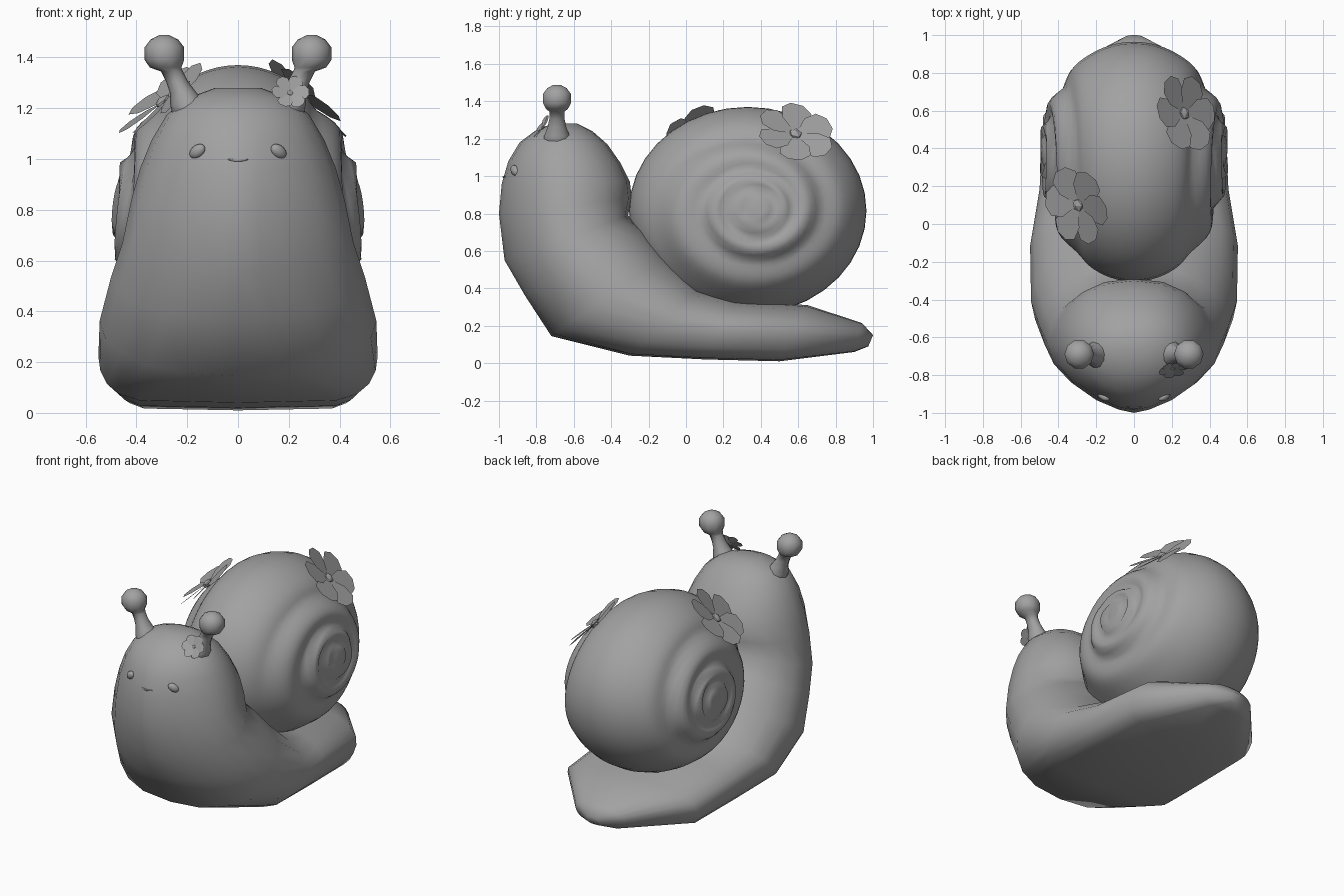
import bpy, bmesh
from math import sin, cos, pi, log
from mathutils import Vector, Matrix
from mathutils.bvhtree import BVHTree

if "Cube" in bpy.data.objects:
    bpy.data.objects.remove(bpy.data.objects["Cube"])

grey = bpy.data.materials.new("plain_grey")
grey.use_nodes = True
grey.diffuse_color = (0.36, 0.36, 0.36, 1)
grey.node_tree.nodes["Principled BSDF"].inputs["Base Color"].default_value = (0.36, 0.36, 0.36, 1)


def finish(name, bm, smooth=True, recalc=True):
    if recalc:
        bmesh.ops.recalc_face_normals(bm, faces=bm.faces[:])
    for f in bm.faces:
        f.smooth = smooth
    me = bpy.data.meshes.new(name)
    bm.to_mesh(me)
    bm.free()
    me.materials.append(grey)
    ob = bpy.data.objects.new(name, me)
    bpy.context.collection.objects.link(ob)
    return ob


def loft(name, rings):
    """Skin a closed surface over a list of equal-sized rings."""
    bm = bmesh.new()
    rows = [[bm.verts.new(p) for p in ring] for ring in rings]
    n = len(rows[0])
    for a, b in zip(rows, rows[1:]):
        for i in range(n):
            j = (i + 1) % n
            bm.faces.new((a[i], a[j], b[j], b[i]))
    bm.faces.new(rows[0])
    bm.faces.new(rows[-1])
    return finish(name, bm)


# Body: sections from tail to head as back y,z / front y,z / half width / front squareness
sections = [
    (1.0, .15, .975, .09, .05, .6),
    (.94, .215, .9, .06, .18, .4),
    (.65, .31, .5, .01, .48, .22),
    (.27, .34, .1, .02, .5, .22),
    (.07, .4, -.3, .04, .55, .3),
    (-.1, .58, -.72, .145, .545, .8),
    (-.22, .71, -.86, .36, .50, 1.1),
    (-.31, .79, -.97, .55, .455, 1.4),
    (-.29, .88, -1.0, .8, .42, 1.4),
    (-.3, .97, -.985, .96, .385, 1.3),
    (-.35, 1.07, -.95, 1.08, .34, 1.2),
    (-.42, 1.17, -.89, 1.18, .28, 1),
    (-.5, 1.24, -.81, 1.24, .2, 1),
    (-.58, 1.28, -.72, 1.28, .09, 1),
]


def section_ring(by, bz, fy, fz, w, q, n=20):
    ring = []
    for i in range(n):
        t = 2 * pi * i / n
        s, k = sin(t), (1 - cos(t)) / 2
        x = w * abs(s) ** (q if k > .5 else .85) * (1 if s > 0 else -1)
        ring.append((x, by + (fy - by) * k, bz + (fz - bz) * k))
    return ring


body = loft("body", [section_ring(*s) for s in sections])
bvh = BVHTree.FromPolygons([v.co for v in body.data.vertices],
                           [p.vertices[:] for p in body.data.polygons])


# Shell: a flattened ball with a soft spiral step on both sides, ending in a round knob
def shell_ring(rho, side, n=36):
    ring = []
    for i in range(n):
        t = 2 * pi * i / n
        y = .38 - .05 * rho + .635 * rho * cos(t)
        z = .83 - .015 * rho + .555 * rho * sin(t)
        r = .6 * rho
        f = (log(r / .25) / log(1.9) - (t - pi) / (2 * pi)) % 1
        fade = max(0, min(1, (.54 - r) / .12)) * max(0, min(1, (r - .05) / .06))
        x = .49 * (1 - .12 * (z - .82) / .55) * max(0, 1 - rho ** 2.1) ** .5
        x += .042 * fade * (sin(pi * f ** 1.6) - .75)
        ring.append((side * x, y, z))
    return ring


N = 26
radii = [1 - (1 - k / N) ** 1.6 for k in range(1, N)]
loft("shell", [shell_ring(r, 1) for r in radii] + [shell_ring(1, 1)]
     + [shell_ring(r, -1) for r in reversed(radii)])


# Eye stalks: offset x, height, radius up to the round tip
stalk = [(.17, 1.13, .08), (.195, 1.215, .072), (.215, 1.26, .053), (.24, 1.305, .043), (.26, 1.345, .043),
         (.285, 1.36, .062), (.29, 1.39, .078), (.29, 1.44, .078), (.29, 1.47, .055), (.29, 1.488, .02)]
for side, label in ((1, "left"), (-1, "right")):
    loft(label + "_eye_stalk",
         [[(side * x + r * cos(2 * pi * i / 10), -.69 + r * sin(2 * pi * i / 10), z)
           for i in range(10)] for x, z, r in stalk])


# Face: eyes and a small smile placed on the head surface
def on_face(x, z):
    return bvh.ray_cast(Vector((x, -3, z)), Vector((0, 1, 0)))[0]


for side, label in ((1, "left"), (-1, "right")):
    bm = bmesh.new()
    bmesh.ops.create_uvsphere(bm, u_segments=12, v_segments=8, radius=1)
    place = (Matrix.Translation(on_face(side * .16, 1.03)) @ Matrix.Rotation(side * .5, 4, 'Z')
             @ Matrix.Rotation(side * .6, 4, 'Y') @ Matrix.Diagonal((.038, .02, .025, 1)))
    bmesh.ops.transform(bm, matrix=place, verts=bm.verts)
    finish(label + "_eye", bm)

mouth = []
for k in range(7):
    u = k / 3 - 1
    c = on_face(.04 * u, .995 + .003 * u * u)
    r = .006 * (1 - .7 * u * u)
    mouth.append([c + Vector((0, r * cos(pi * i / 3), r * sin(pi * i / 3))) for i in range(6)])
loft("mouth", mouth)


# Flowers: flat angular petals around a centre
outline = [(.08, -.04), (.45, -.30), (.8, -.33), (1, -.14), (1, .14), (.8, .33), (.45, .30), (.08, .04)]


def flower(name, centre, normal, size, lift, spin, petals=6):
    turn = Vector(normal).to_track_quat('Z', 'Y').to_matrix().to_4x4()
    place = Matrix.Translation(centre) @ turn
    bm = bmesh.new()
    for k in range(petals):
        spread = (Matrix.Rotation(spin + 2 * pi * k / petals, 4, 'Z')
                  @ Matrix.Rotation(-lift, 4, 'Y') @ Matrix.Rotation(.12, 4, 'X'))
        bm.faces.new([bm.verts.new(place @ spread @ Vector((size * u, size * 1.2 * v, 0)))
                      for u, v in outline])
    finish(name, bm, smooth=False, recalc=False)
    bm = bmesh.new()
    bmesh.ops.create_icosphere(bm, subdivisions=1, radius=size * .18)
    bmesh.ops.transform(bm, matrix=place @ Matrix.Diagonal((1, 1, .6, 1)), verts=bm.verts)
    finish(name + "_centre", bm, smooth=False)


flower("shell_flower_back", (.265, .585, 1.225), (.68, .2, .68), .21, .08, .3)
flower("shell_flower_front", (-.295, .1, 1.225), (-.62, -.22, .72), .21, .08, .1)
flower("head_flower", (.205, -.765, 1.26), (.15, -.8, .5), .075, .15, 0)
